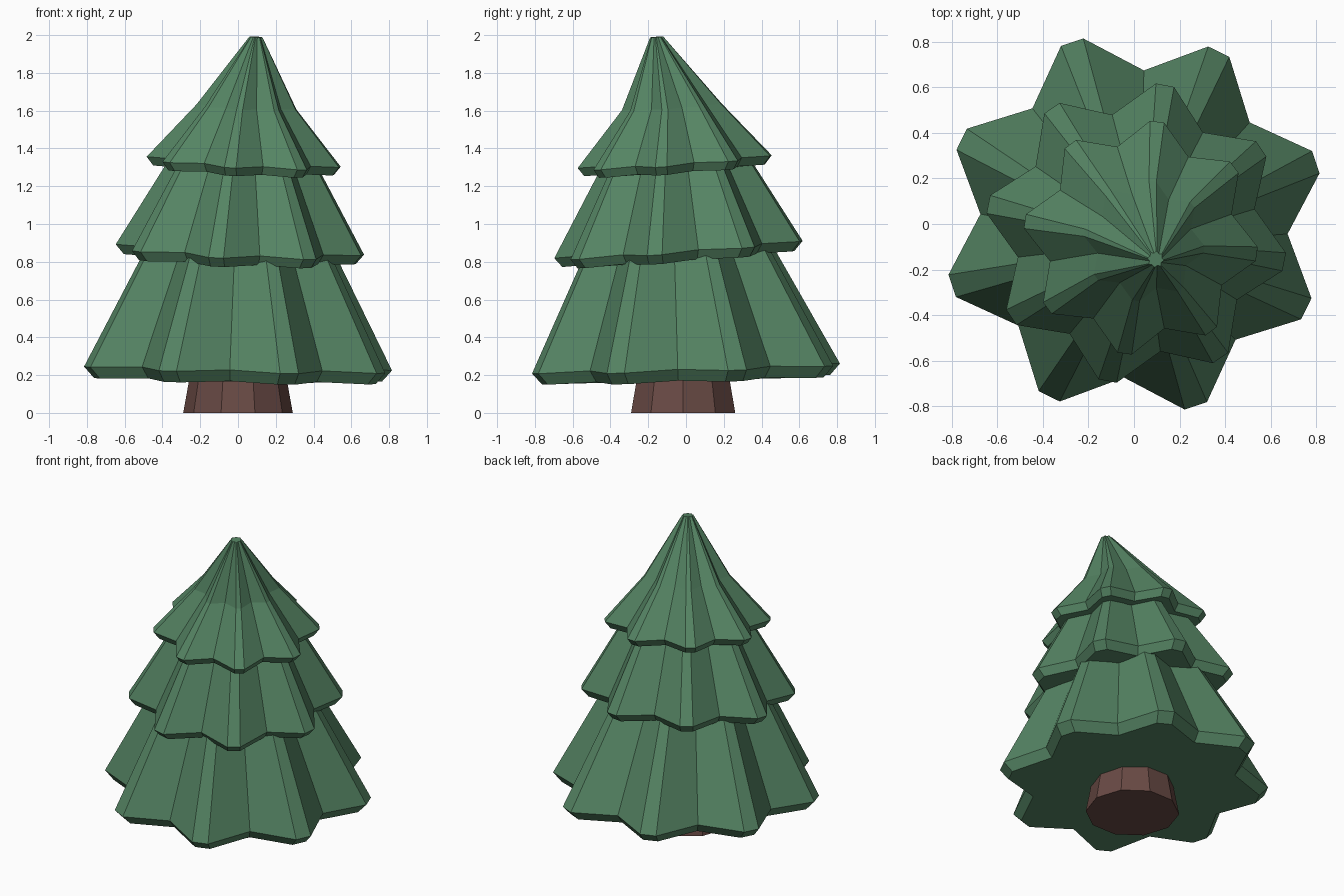
import bpy, bmesh
from math import cos, sin, radians, pi
from mathutils import Vector

cube = bpy.data.objects.get("Cube")
if cube:
    bpy.data.objects.remove(cube)


def material(name, rgb):
    m = bpy.data.materials.new(name)
    m.use_nodes = True
    m.diffuse_color = (*rgb, 1)
    m.node_tree.nodes["Principled BSDF"].inputs["Base Color"].default_value = (*rgb, 1)
    return m


def loft(name, rings, mat):
    """Skin a stack of equal-length rings and cap both ends."""
    bm = bmesh.new()
    loops = [[bm.verts.new(p) for p in ring] for ring in rings]
    n = len(loops[0])
    for a, b in zip(loops, loops[1:]):
        for i in range(n):
            j = (i + 1) % n
            bm.faces.new((a[i], a[j], b[j], b[i]))
    bm.faces.new(reversed(loops[0]))
    bm.faces.new(loops[-1])
    bmesh.ops.recalc_face_normals(bm, faces=bm.faces)
    me = bpy.data.meshes.new(name)
    bm.to_mesh(me)
    bm.free()
    me.materials.append(mat)
    ob = bpy.data.objects.new(name, me)
    bpy.context.collection.objects.link(ob)
    return ob


def star_ring(center, radius, phase, tilt, valley=0.8, lift=0.01):
    """Eight blunt points with a valley between each, on a tilted plane."""
    ring = []
    for k in range(8):
        for offset, ratio, up in ((-3.5, 1, 0), (3.5, 1, 0), (22.5, valley, lift)):
            a = radians(phase + 45 * k + offset)
            dx, dy = radius * ratio * cos(a), radius * ratio * sin(a)
            ring.append(Vector(center) + Vector((dx, dy, up + dx * tilt[0] + dy * tilt[1])))
    return ring


def polygon(center, radius, sides):
    return [Vector(center) + Vector((radius * cos(2 * pi * i / sides),
                                     radius * sin(2 * pi * i / sides), 0))
            for i in range(sides)]


green = material("pine green", (0.09, 0.23, 0.125))
brown = material("bark brown", (0.14, 0.068, 0.058))

# Trunk
loft("trunk", [polygon((0, -0.015, 0), 0.29, 10),
               polygon((0, -0.015, 0.25), 0.245, 10)], brown)

# Branch tiers: each has an undercut rim and leans further than the one below
tiers = {
    "lower_branches": (18.8, (-0.02, 0.027), [
        ((0, 0, 0.175), 0.79), ((0, 0, 0.235), 0.845), ((0.01, -0.04, 0.95), 0.47)]),
    "middle_branches": (34, (-0.032, 0.074), [
        ((0.01, -0.04, 0.815), 0.62), ((0.01, -0.04, 0.865), 0.663),
        ((0.03, -0.06, 1.42), 0.34)]),
    "top_branches": (37, (-0.046, 0.07), [
        ((0.03, -0.06, 1.285), 0.48), ((0.03, -0.06, 1.33), 0.515),
        ((0.045, -0.075, 1.62), 0.265), ((0.095, -0.155, 1.99), 0.035)]),
}
for name, (phase, tilt, levels) in tiers.items():
    loft(name, [star_ring(c, r, phase, tilt, lift=0.012 * r) for c, r in levels], green)
